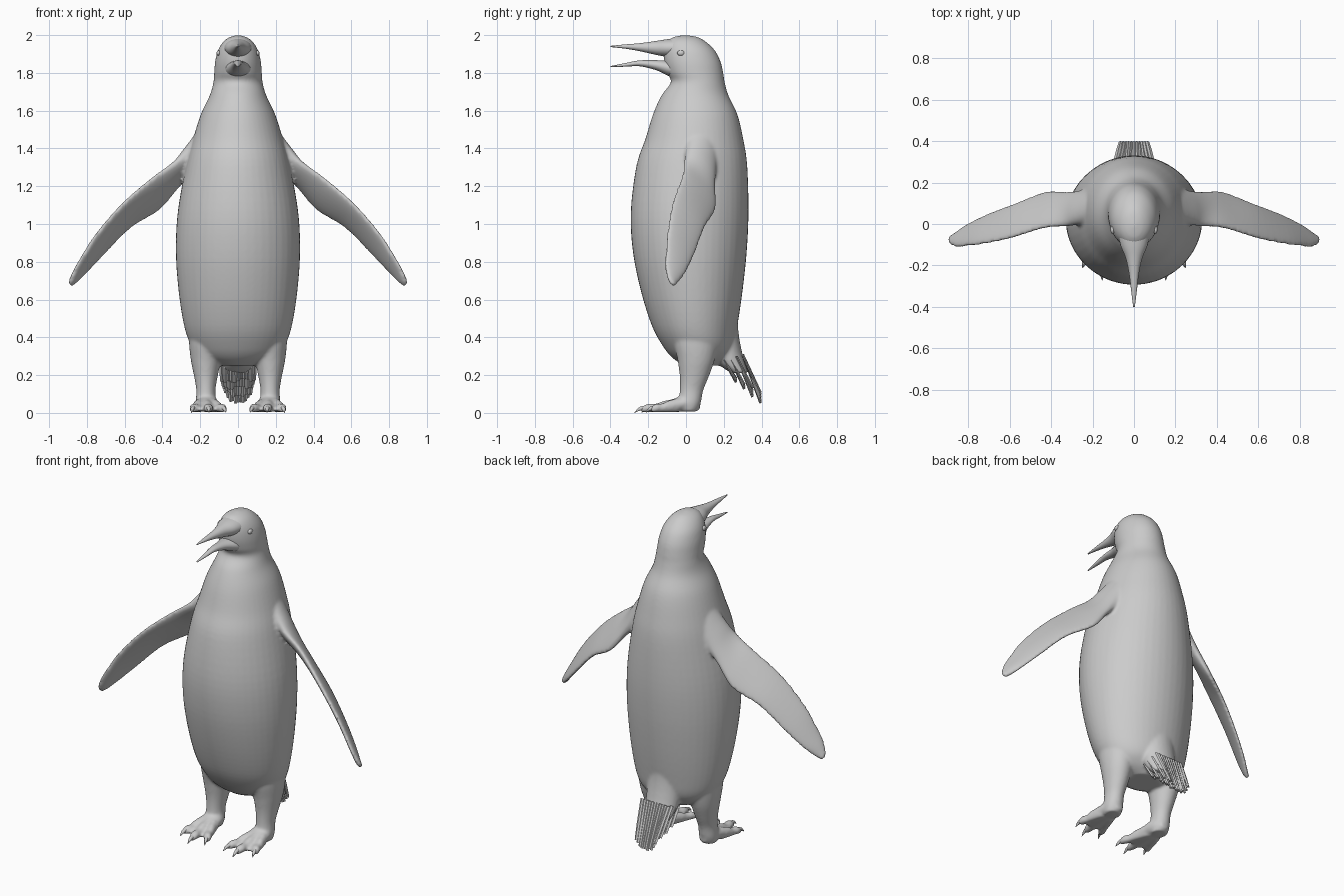
import bpy, bmesh, math, random
from mathutils import Vector
random.seed(4)


def catmull(rows, sub):
    """Smoothly interpolate rows of numbers."""
    out = []
    for i in range(len(rows) - 1):
        a, b = rows[max(i - 1, 0)], rows[i]
        c, d = rows[i + 1], rows[min(i + 2, len(rows) - 1)]
        for k in range(sub):
            t = k / sub
            out.append([0.5 * (2 * q + (r - p) * t + (2 * p - 5 * q + 4 * r - s) * t * t
                               + (3 * q - p - 3 * r + s) * t ** 3)
                        for p, q, r, s in zip(a, b, c, d)])
    out.append(list(rows[-1]))
    return out


def loft(name, rings, n=24, sub=5):
    """Closed skin over elliptical rings: centre, half-axis u, half-axis v."""
    bm = bmesh.new()
    loops = []
    for r in catmull(rings, sub):
        c, u, v = Vector(r[0:3]), Vector(r[3:6]), Vector(r[6:9])
        loops.append([bm.verts.new(c + u * math.cos(2 * math.pi * k / n) + v * math.sin(2 * math.pi * k / n))
                      for k in range(n)])
    for a, b in zip(loops, loops[1:]):
        for k in range(n):
            bm.faces.new((a[k], a[(k + 1) % n], b[(k + 1) % n], b[k]))
    bm.faces.new(loops[0])
    bm.faces.new(loops[-1])
    bmesh.ops.recalc_face_normals(bm, faces=bm.faces)
    for f in bm.faces:
        f.smooth = n > 4
    me = bpy.data.meshes.new(name)
    bm.to_mesh(me)
    bm.free()
    ob = bpy.data.objects.new(name, me)
    bpy.context.collection.objects.link(ob)
    return ob


def level(z, y0, y1, w, x=0):
    """Horizontal ring from its side-view limits and half width."""
    return (x, (y0 + y1) / 2, z, w, 0, 0, 0, (y1 - y0) / 2, 0)


def upright(y, z0, z1, w, x=0):
    """Ring facing forward, from its heights and half width."""
    return (x, y, (z0 + z1) / 2, w, 0, 0, 0, 0, (z1 - z0) / 2)


def blade(front, back, t):
    """Flipper ring spanning the leading and trailing edges."""
    f, b = Vector(front), Vector(back)
    u = (b - f) / 2
    n = u.cross(Vector((0.65, -0.2, -0.72))).normalized() * t
    return (*((f + b) / 2), *u, *n)


# torso, neck and head in one skin
torso = loft("body", [level(*p) for p in (
    (0.25, -0.01, 0.17, 0.10), (0.29, -0.07, 0.21, 0.19), (0.35, -0.12, 0.25, 0.245),
    (0.46, -0.18, 0.272, 0.285), (0.65, -0.24, 0.30, 0.315), (0.86, -0.282, 0.322, 0.329),
    (1.07, -0.292, 0.331, 0.318), (1.31, -0.262, 0.324, 0.275), (1.45, -0.215, 0.303, 0.238),
    (1.58, -0.175, 0.272, 0.197), (1.68, -0.13, 0.225, 0.150), (1.75, -0.08, 0.205, 0.130),
    (1.80, -0.10, 0.197, 0.126), (1.86, -0.115, 0.183, 0.121), (1.92, -0.115, 0.152, 0.106),
    (1.965, -0.10, 0.105, 0.078), (1.99, -0.065, 0.06, 0.043), (2.0, -0.01, 0.0, 0.005))], n=48)
parts = [torso]

# tail root
parts.append(loft("tail_root", [level(*p) for p in (
    (0.56, 0.12, 0.272, 0.11), (0.43, 0.11, 0.278, 0.11), (0.33, 0.13, 0.295, 0.105),
    (0.26, 0.17, 0.315, 0.098), (0.21, 0.24, 0.33, 0.085))]))

for s in (1, -1):
    # flipper
    edges = (((0.17, 0.01, 1.50), (0.15, 0.17, 1.42), 0.06),
             ((0.27, 0.0, 1.39), (0.23, 0.16, 1.30), 0.05),
             ((0.33, -0.01, 1.33), (0.32, 0.153, 1.20), 0.036),
             ((0.44, -0.02, 1.255), (0.42, 0.155, 1.075), 0.027),
             ((0.60, -0.07, 1.12), (0.57, 0.10, 0.98), 0.022),
             ((0.75, -0.10, 0.95), (0.70, 0.05, 0.85), 0.019),
             ((0.85, -0.11, 0.79), (0.80, 0.00, 0.745), 0.017),
             ((0.885, -0.10, 0.72), (0.855, -0.04, 0.69), 0.015),
             ((0.897, -0.08, 0.685), (0.885, -0.06, 0.67), 0.010))
    m = lambda p: (p[0] * s, p[1], p[2])
    rings = []
    for f, b, t in edges:
        r = blade(f, b, t)
        rings.append((*m(r[0:3]), *m(r[3:6]), *m(r[6:9])))
    parts.append(loft("flipper", rings))
    # leg
    parts.append(loft("leg", [level(*p, x=0.17 * s) for p in (
        (0.50, -0.06, 0.18, 0.09), (0.38, -0.065, 0.17, 0.09), (0.28, -0.045, 0.152, 0.080),
        (0.19, -0.033, 0.12, 0.062), (0.12, -0.033, 0.092, 0.051), (0.05, -0.04, 0.078, 0.054),
        (0.008, -0.03, 0.06, 0.045))]))
    # webbed sole
    parts.append(loft("foot", [upright(*p, x=0.165 * s) for p in (
        (0.075, 0.02, 0.05, 0.02), (0.03, 0.006, 0.10, 0.052), (-0.04, 0.006, 0.085, 0.066),
        (-0.10, 0.006, 0.055, 0.078), (-0.16, 0.008, 0.032, 0.075), (-0.175, 0.01, 0.025, 0.06))]))
    # toes and claws
    for x0, x1, y1 in ((0.135, 0.075, -0.205), (0.165, 0.155, -0.235), (0.20, 0.240, -0.185)):
        P = lambda t: (s * (x0 + (x1 - x0) * t), -0.04 + (y1 + 0.04) * t)
        toe = []
        for t, r, h in ((0, 0.028, 0.080), (0.4, 0.027, 0.064), (0.6, 0.022, 0.05),
                        (0.8, 0.026, 0.050), (0.95, 0.019, 0.038), (1.02, 0.008, 0.026)):
            x, y = P(t)
            toe.append(upright(y, 0.003, h, r, x))
        parts.append(loft("toe", toe, n=16))
        claw = []
        for t, r, z0, z1 in ((0.88, 0.012, 0.014, 0.04), (1.03, 0.010, 0.012, 0.034),
                             (1.12, 0.006, 0.006, 0.02), (1.19, 0.001, 0.0, 0.004)):
            x, y = P(t)
            claw.append(upright(y, z0, z1, r, x))
        loft("claw", claw, n=10, sub=3)
    # eye
    bpy.ops.mesh.primitive_uv_sphere_add(segments=20, ring_count=12, radius=0.018,
                                         location=(0.103 * s, -0.027, 1.905))
    eye = bpy.context.object
    eye.name = "eye"
    eye.scale = (0.6, 1.1, 0.8)
    bpy.ops.object.shade_smooth()

# fuse the fleshy parts into one continuous skin
bpy.ops.object.select_all(action='DESELECT')
for ob in parts:
    ob.select_set(True)
bpy.context.view_layer.objects.active = torso
bpy.ops.object.join()
rm = torso.modifiers.new("fuse", 'REMESH')
rm.mode = 'VOXEL'
rm.voxel_size = 0.009
rm.use_smooth_shade = True
sm = torso.modifiers.new("soften", 'SMOOTH')
sm.factor = 0.5
sm.iterations = 6

# open beak
loft("upper_beak", [upright(*p) for p in (
    (-0.02, 1.88, 1.985, 0.080), (-0.10, 1.885, 1.978, 0.066), (-0.165, 1.897, 1.968, 0.040),
    (-0.245, 1.915, 1.957, 0.023), (-0.32, 1.928, 1.951, 0.014), (-0.40, 1.937, 1.943, 0.004))])
loft("lower_beak", [upright(*p) for p in (
    (-0.03, 1.77, 1.86, 0.085), (-0.09, 1.783, 1.865, 0.064), (-0.16, 1.815, 1.867, 0.036),
    (-0.245, 1.835, 1.866, 0.021), (-0.32, 1.833, 1.852, 0.013), (-0.40, 1.830, 1.836, 0.004))])

# tail feathers in overlapping layers
for layer in range(4):
    k = layer / 3
    for i in range(11):
        f = (i - 5) / 5
        x0, x1 = 0.088 * f, (0.085 - 0.02 * k) * f
        top = Vector((x0, 0.20 + 0.10 * k, 0.28 + 0.03 * k))
        tip = Vector((x1, 0.265 + 0.13 * k, 0.16 - 0.125 * k + 0.05 * f * f * k + random.uniform(0, 0.025)))
        rings = []
        for t, w in ((0, 0.012), (0.6, 0.012), (1, 0.009)):
            c = top.lerp(tip, t)
            rings.append((*c, w, 0, 0, 0, 0.006, 0.003))
        loft("tail_feather", rings, n=4, sub=1)
